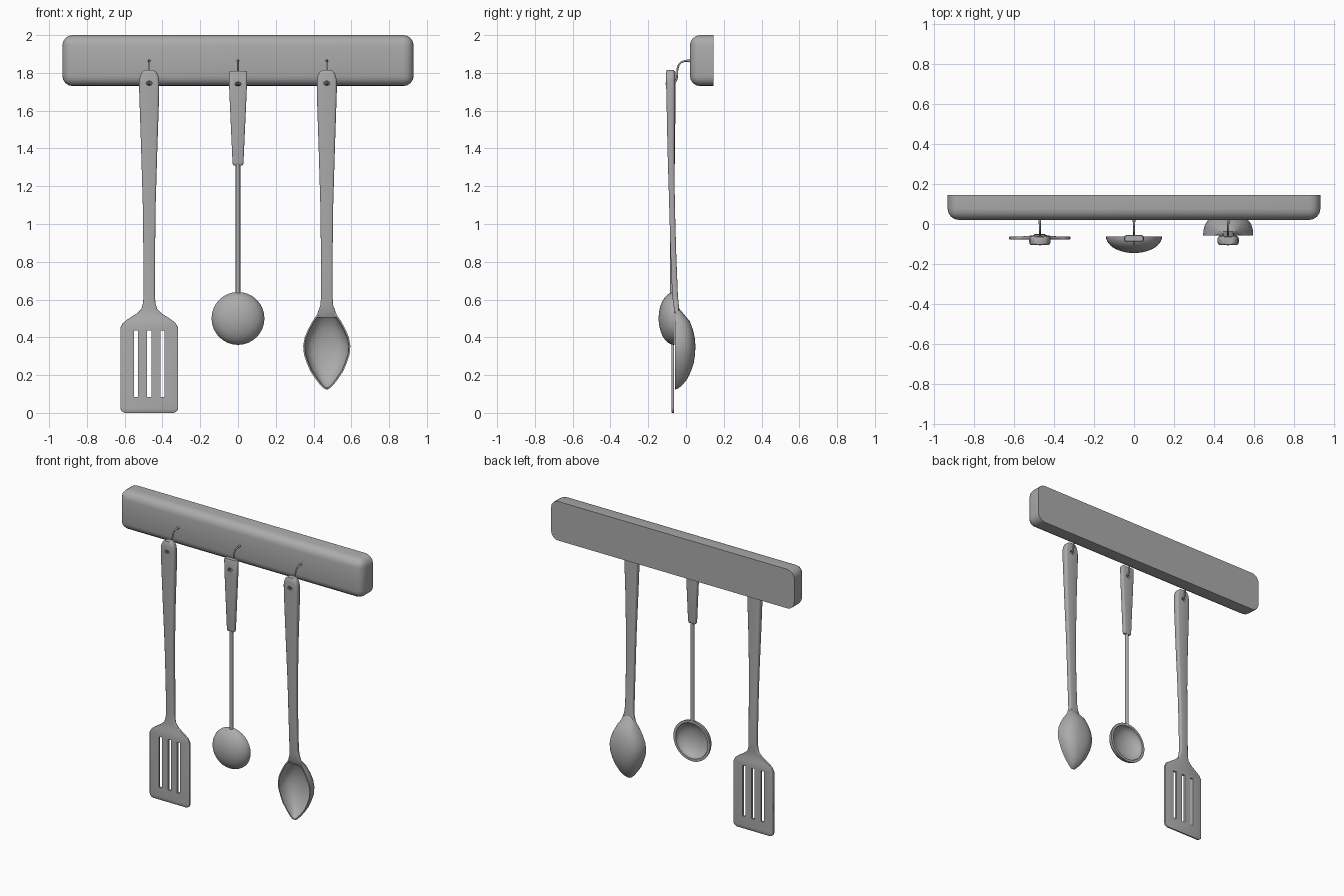
import bpy
import math
from mathutils import Vector

if "Cube" in bpy.data.objects:
    bpy.data.objects.remove(bpy.data.objects["Cube"], do_unlink=True)

GREY = (0.41, 0.41, 0.41, 1)
grey = bpy.data.materials.new("plain grey")
grey.use_nodes = True
grey.diffuse_color = GREY
grey.node_tree.nodes["Principled BSDF"].inputs["Base Color"].default_value = GREY


def activate(obj):
    bpy.ops.object.select_all(action="DESELECT")
    obj.select_set(True)
    bpy.context.view_layer.objects.active = obj


def apply_modifier(obj, kind, **settings):
    activate(obj)
    mod = obj.modifiers.new(kind.title(), kind)
    for key, value in settings.items():
        setattr(mod, key, value)
    bpy.ops.object.modifier_apply(modifier=mod.name)


def smooth(obj, angle=40):
    activate(obj)
    bpy.ops.object.shade_smooth_by_angle(angle=math.radians(angle))


def skin(name, rings, loop=True, caps=True):
    """Join equal point rings with quads, optionally closing both ends."""
    n = len(rings[0])
    faces = [(k * n + i, k * n + (i + 1) % n, (k + 1) * n + (i + 1) % n, (k + 1) * n + i)
             for k in range(len(rings) - 1) for i in range(n if loop else n - 1)]
    if caps:
        faces += [tuple(reversed(range(n))), tuple(range((len(rings) - 1) * n, len(rings) * n))]
    mesh = bpy.data.meshes.new(name)
    mesh.from_pydata([p for ring in rings for p in ring], [], faces)
    mesh.materials.append(grey)
    obj = bpy.data.objects.new(name, mesh)
    bpy.context.collection.objects.link(obj)
    activate(obj)
    bpy.ops.object.mode_set(mode="EDIT")
    bpy.ops.mesh.select_all(action="SELECT")
    bpy.ops.mesh.normals_make_consistent(inside=False)
    bpy.ops.object.mode_set(mode="OBJECT")
    return obj


def bar_ring(x, z, half_width, y, half_depth):
    """Rounded rectangle lying across a handle."""
    r = min(half_width, half_depth) * 0.6
    ring = []
    for quarter in range(4):
        sx, sy = ((1, 1), (-1, 1), (-1, -1), (1, -1))[quarter]
        for step in range(4):
            a = math.radians(90 * quarter + 30 * step)
            ring.append((x + sx * (half_width - r) + r * math.cos(a),
                         y + sy * (half_depth - r) + r * math.sin(a), z))
    return ring


def bar(name, x, stations):
    return skin(name, [bar_ring(x, *s) for s in stations])


def cut(obj, cutter):
    cutter.hide_render = True
    apply_modifier(obj, "BOOLEAN", operation="DIFFERENCE", solver="EXACT", object=cutter)
    bpy.data.objects.remove(cutter, do_unlink=True)


def cut_hole(obj, x, z):
    bpy.ops.mesh.primitive_cylinder_add(vertices=16, radius=0.016, depth=0.3,
                                        location=(x, -0.08, z), rotation=(math.pi / 2, 0, 0))
    cutter = bpy.context.object
    cutter.scale.y = 0.75
    cut(obj, cutter)


# Wall rack: rounded everywhere except its flat back
bpy.ops.mesh.primitive_cube_add(size=1, location=(0, 0.083, 1.865))
rack = bpy.context.object
rack.name = "wall_rack"
rack.scale = (1.86, 0.125, 0.27)
bpy.ops.object.transform_apply(location=False, rotation=False, scale=True)
rack.data.materials.append(grey)
weights = rack.data.attributes.new("bevel_weight_edge", "FLOAT", "EDGE")
for edge in rack.data.edges:
    on_back = all(rack.data.vertices[v].co.y > 0 for v in edge.vertices)
    weights.data[edge.index].value = 0 if on_back else 1
apply_modifier(rack, "BEVEL", width=0.055, segments=4, limit_method="WEIGHT")
smooth(rack)

# Wire hooks
HOOK_PATH = [(0.03, 1.863), (-0.005, 1.863), (-0.032, 1.85), (-0.045, 1.82),
             (-0.047, 1.785), (-0.056, 1.755), (-0.075, 1.742), (-0.108, 1.745)]
for side, x in (("right", -0.47), ("middle", 0), ("left", 0.47)):
    curve = bpy.data.curves.new(side + "_hook", "CURVE")
    curve.dimensions = "3D"
    curve.bevel_depth = 0.005
    curve.bevel_resolution = 2
    curve.resolution_u = 4
    curve.use_fill_caps = True
    spline = curve.splines.new("BEZIER")
    spline.bezier_points.add(len(HOOK_PATH) - 1)
    for point, (y, z) in zip(spline.bezier_points, HOOK_PATH):
        point.co = Vector((x, y, z))
        point.handle_left_type = point.handle_right_type = "AUTO"
        point.radius = 1.6 if y > 0 else 1
    curve.materials.append(grey)
    hook = bpy.data.objects.new(side + "_hook", curve)
    bpy.context.collection.objects.link(hook)

# Long tapering handle shared by spatula and spoon: z, half width, y, half depth
HANDLE = [(1.815, 0.024, -0.083, 0.019), (1.805, 0.038, -0.083, 0.022),
          (1.785, 0.048, -0.083, 0.023), (1.755, 0.053, -0.083, 0.023),
          (1.7, 0.053, -0.082, 0.022), (1.4, 0.043, -0.08, 0.018),
          (1.1, 0.034, -0.074, 0.015), (0.85, 0.031, -0.067, 0.015)]

# Spatula with slotted blade
BLADE = [(0.62, 0.03, -0.063, 0.014), (0.58, 0.033, -0.065, 0.012),
         (0.55, 0.042, -0.067, 0.01), (0.525, 0.068, -0.068, 0.008),
         (0.495, 0.115, -0.07, 0.007), (0.475, 0.14, -0.07, 0.007),
         (0.45, 0.153, -0.07, 0.007), (0.025, 0.153, -0.07, 0.007),
         (0.012, 0.149, -0.07, 0.007), (0.004, 0.138, -0.07, 0.006),
         (0.0, 0.13, -0.07, 0.005)]
spatula = bar("spatula", -0.47, HANDLE + BLADE)
cut_hole(spatula, -0.47, 1.745)
for offset in (-0.07, 0, 0.07):
    bpy.ops.mesh.primitive_cube_add(size=1, location=(-0.47 + offset, -0.07, 0.26))
    slot = bpy.context.object
    slot.scale = (0.023, 0.2, 0.35)
    cut(spatula, slot)
smooth(spatula)

# Spoon handle
spoon_handle = bar("spoon_handle", 0.47, HANDLE + [
    (0.62, 0.03, -0.058, 0.015), (0.57, 0.034, -0.052, 0.014),
    (0.53, 0.048, -0.048, 0.01), (0.505, 0.052, -0.04, 0.006)])
cut_hole(spoon_handle, 0.47, 1.745)
smooth(spoon_handle)

# Spoon bowl: z, half width, rim y, depth; the cross-section is a squarish arc
BOWL = [(0.555, 0.036, -0.052, 0.014), (0.515, 0.055, -0.055, 0.05),
        (0.485, 0.076, -0.057, 0.077), (0.44, 0.1, -0.058, 0.095),
        (0.4, 0.117, -0.058, 0.104), (0.355, 0.125, -0.058, 0.108),
        (0.31, 0.121, -0.058, 0.106), (0.265, 0.106, -0.058, 0.099),
        (0.22, 0.087, -0.058, 0.084), (0.18, 0.06, -0.058, 0.065),
        (0.15, 0.037, -0.058, 0.042), (0.13, 0.017, -0.058, 0.018),
        (0.125, 0.005, -0.058, 0.006)]
ARC = [math.pi * i / 20 for i in range(21)]
spoon_bowl = skin("spoon_bowl", [
    [(0.47 + w * math.copysign(abs(math.cos(a)) ** 0.8, math.cos(a)),
      y + d * max(0, math.sin(a)) ** 0.8, z) for a in ARC]
    for z, w, y, d in BOWL], loop=False, caps=False)
# Thicken towards the hollow side, whichever way the faces wind
outward = sum(p.normal.y * p.area for p in spoon_bowl.data.polygons) > 0
apply_modifier(spoon_bowl, "SOLIDIFY", thickness=0.008, offset=-1 if outward else 1)
smooth(spoon_bowl, 50)

# Ladle handle and stem
ladle_handle = bar("ladle_handle", 0, [
    (1.81, 0.044, -0.072, 0.014), (1.803, 0.049, -0.072, 0.016),
    (1.7, 0.046, -0.072, 0.016), (1.325, 0.029, -0.072, 0.014),
    (1.315, 0.027, -0.072, 0.012), (1.31, 0.022, -0.072, 0.009)])
cut_hole(ladle_handle, 0, 1.74)
smooth(ladle_handle)
bpy.ops.mesh.primitive_cylinder_add(vertices=16, radius=0.012, depth=0.72, location=(0, -0.072, 0.98))
stem = bpy.context.object
stem.name = "ladle_stem"
stem.data.materials.append(grey)
smooth(stem)

# Ladle bowl: outer dome, rim, then inner dome, open to the back
DOME = [math.radians(a) for a in range(2, 91, 8)]
profile = [(0.14 * math.sin(a), -0.062 - 0.083 * math.cos(a)) for a in DOME]
profile += [(0.122 * math.sin(a), -0.062 - 0.07 * math.cos(a)) for a in reversed(DOME)]
ladle_bowl = skin("ladle_bowl", [
    [(r * math.cos(math.tau * i / 32), y, 0.5 + r * math.sin(math.tau * i / 32))
     for i in range(32)] for r, y in profile])
smooth(ladle_bowl)
